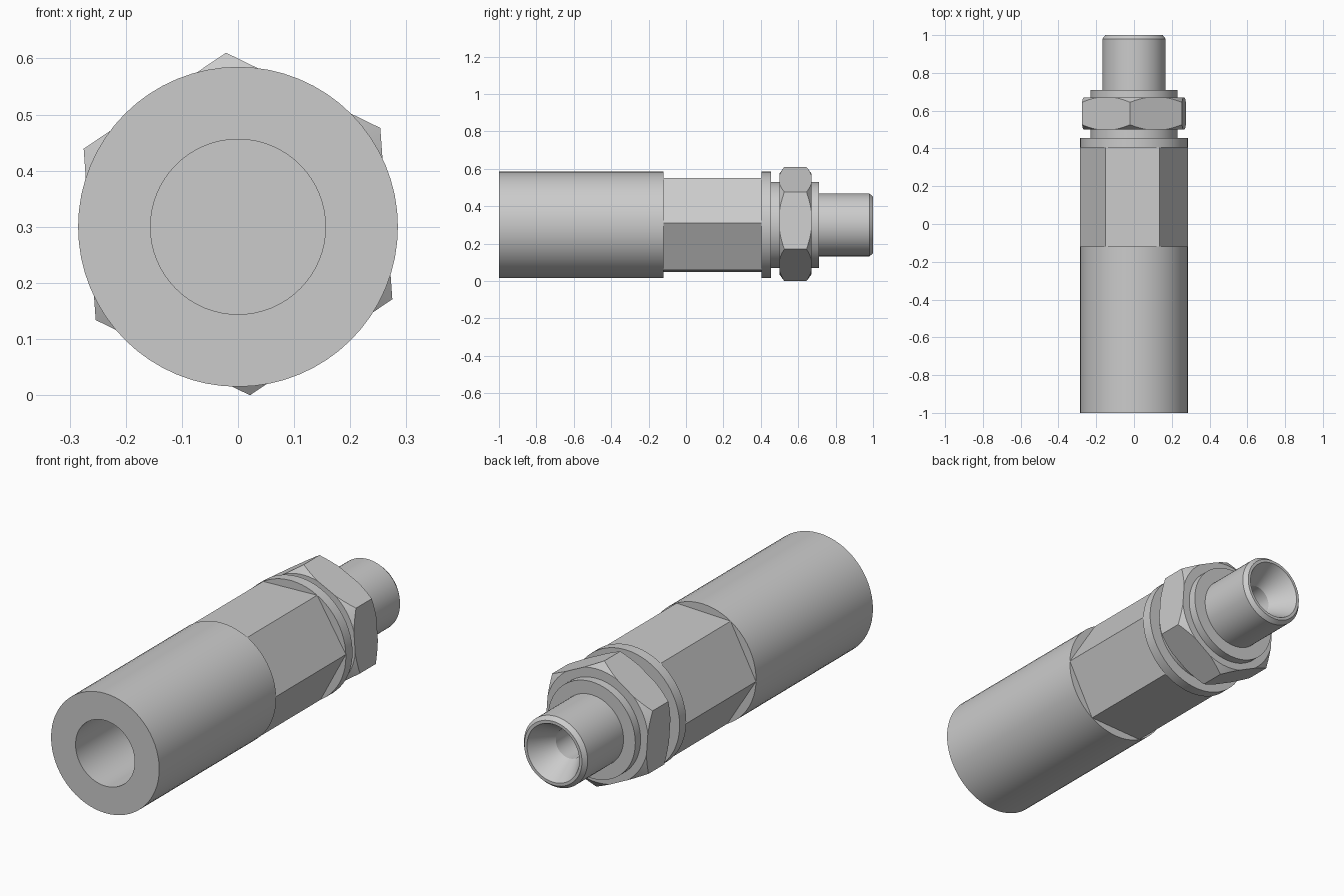
import bpy, bmesh, math
from mathutils import Matrix

if "Cube" in bpy.data.objects:
    bpy.data.objects.remove(bpy.data.objects["Cube"])

AXIS_Z = 0.30   # height of the fitting's centre line


def lathe(name, profile, sides=64, start=0.0, z=AXIS_Z, smooth=True):
    """Revolve (radius, y) points round the y axis; 6 sides gives a hexagon."""
    bm = bmesh.new()
    verts = [bm.verts.new((r, y, 0)) for r, y in profile]
    edges = [bm.edges.new(pair) for pair in zip(verts, verts[1:])]
    bmesh.ops.spin(bm, geom=verts + edges, cent=(0, 0, 0), axis=(0, 1, 0),
                   angle=2 * math.pi, steps=sides)
    bmesh.ops.remove_doubles(bm, verts=bm.verts, dist=1e-5)
    bmesh.ops.recalc_face_normals(bm, faces=bm.faces)
    # positive start turns from +x towards +z
    bm.transform(Matrix.Translation((0, 0, z)) @
                 Matrix.Rotation(-math.radians(start), 4, 'Y'))
    mesh = bpy.data.meshes.new(name)
    bm.to_mesh(mesh)
    bm.free()
    obj = bpy.data.objects.new(name, mesh)
    bpy.context.collection.objects.link(obj)
    if smooth:
        shade(obj)
    return obj


def activate(obj):
    bpy.ops.object.select_all(action='DESELECT')
    obj.select_set(True)
    bpy.context.view_layer.objects.active = obj


def shade(obj):
    activate(obj)
    bpy.ops.object.shade_smooth_by_angle(angle=math.radians(28))


# Front sleeve with blind bore
lathe("sleeve", [(0, -0.2), (0.156, -0.2), (0.156, -1), (0.285, -1),
                 (0.285, -0.12), (0, -0.12)])

# Hexagonal wrench section, open ended between sleeve and collar
hexagon = lathe("hex_body", [(0.285, -0.12), (0.285, 0.405)], sides=6,
                start=2, smooth=False)

# Collar, neck and stem with chamfered tip and conical seat
lathe("stem", [(0, 0.405), (0.285, 0.405), (0.285, 0.455), (0.23, 0.455),
               (0.23, 0.71), (0.168, 0.71), (0.168, 0.98), (0.152, 1),
               (0.138, 1), (0.07, 0.88), (0.07, 0.6), (0, 0.6)])

# Lock nut: hexagon with its corners turned off by a double cone
nut = lathe("lock_nut", [(0, 0.48), (0.306, 0.48), (0.306, 0.69), (0, 0.69)],
            sides=6, start=34, z=0.305, smooth=False)
cone = lathe("nut_chamfer_cutter",
             [(0, 0.5), (0.27, 0.5), (0.312, 0.53), (0.312, 0.64),
              (0.27, 0.67), (0, 0.67)], z=0.305, smooth=False)
mod = nut.modifiers.new("chamfer", 'BOOLEAN')
mod.operation = 'INTERSECT'
mod.solver = 'EXACT'
mod.object = cone
activate(nut)
bpy.ops.object.modifier_apply(modifier=mod.name)
bpy.data.objects.remove(cone)
shade(nut)
